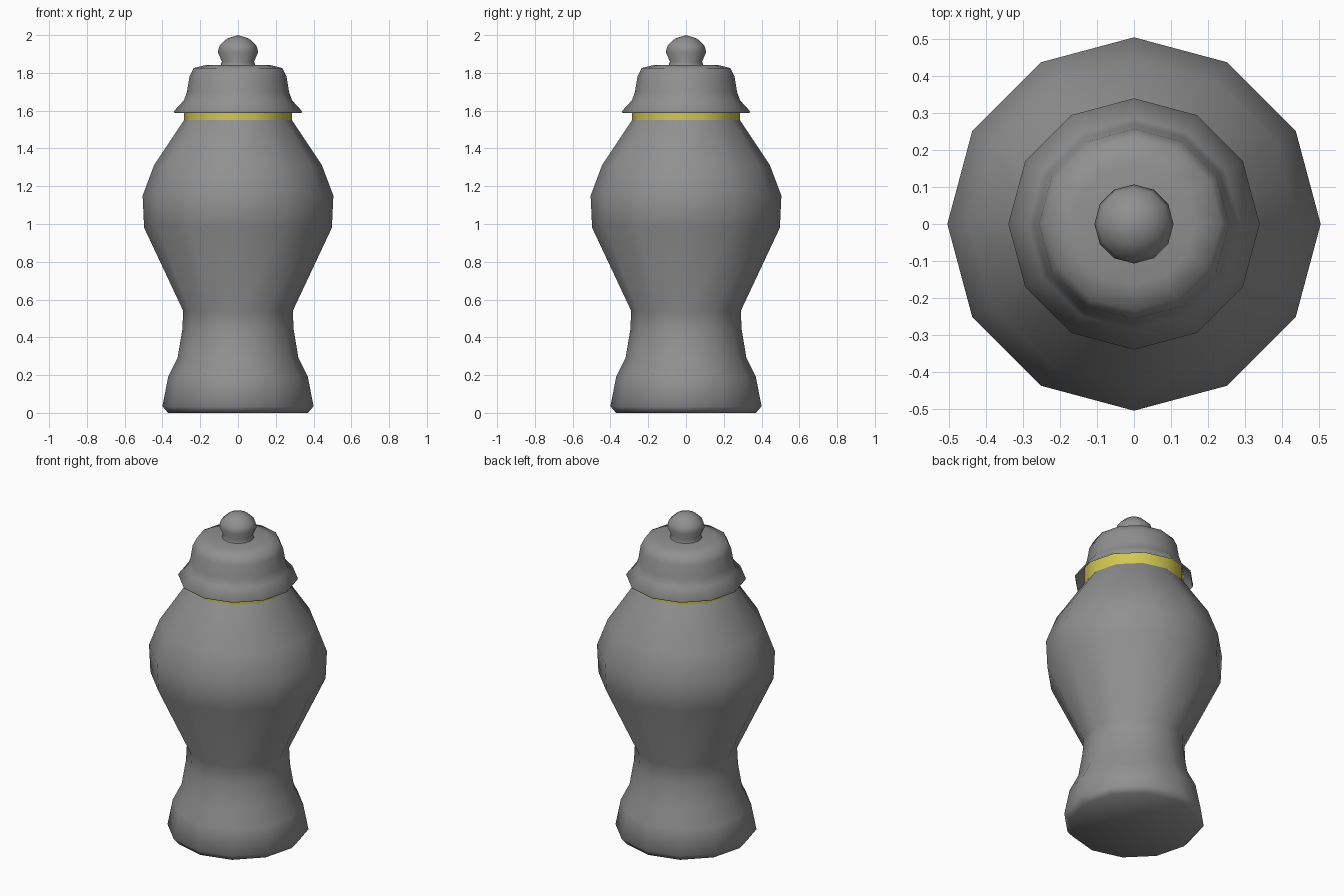
import bpy, bmesh, math

if "Cube" in bpy.data.objects:
    bpy.data.objects.remove(bpy.data.objects["Cube"])

SIDES = 12
GREY = (0.28, 0.28, 0.28, 1)
YELLOW = (0.64, 0.58, 0.08, 1)


def lathe(name, profile, color=GREY, angle=85):
    """Spin (radius, z) points around z; radius 0 closes to a pole."""
    bm = bmesh.new()
    rings = []
    for r, z in profile:
        if r == 0:
            rings.append([bm.verts.new((0, 0, z))] * SIDES)
        else:
            rings.append([bm.verts.new((r * math.cos(i * math.tau / SIDES),
                                        r * math.sin(i * math.tau / SIDES), z))
                          for i in range(SIDES)])
    for a, b in zip(rings, rings[1:]):
        for i in range(SIDES):
            j = (i + 1) % SIDES
            quad = [a[i], a[j], b[j], b[i]]
            bm.faces.new(list(dict.fromkeys(quad)))
    mesh = bpy.data.meshes.new(name)
    bm.to_mesh(mesh)
    bm.free()
    obj = bpy.data.objects.new(name, mesh)
    bpy.context.collection.objects.link(obj)
    mat = bpy.data.materials.new(name + "_color")
    mat.diffuse_color = color
    mat.use_nodes = True
    mat.node_tree.nodes["Principled BSDF"].inputs["Base Color"].default_value = mat.diffuse_color
    mesh.materials.append(mat)
    bpy.ops.object.select_all(action='DESELECT')
    obj.select_set(True)
    bpy.context.view_layer.objects.active = obj
    bpy.ops.object.shade_smooth_by_angle(angle=math.radians(angle))
    return obj


# Jar body: closed foot, waist, belly, shoulder
lathe("jar_body", [(0, 0), (0.37, 0), (0.40, 0.035), (0.37, 0.19), (0.32, 0.29),
                   (0.295, 0.44), (0.29, 0.54), (0.497, 0.98), (0.505, 1.15),
                   (0.445, 1.31), (0.285, 1.55)])

# Yellow neck band, reaching up inside the lid
lathe("neck_band", [(0.285, 1.55), (0.285, 1.65)], YELLOW)

# Flared lid, open underneath
lathe("lid", [(0.336, 1.588), (0.34, 1.596), (0.286, 1.655), (0.27, 1.70),
              (0.257, 1.78), (0.235, 1.825), (0.165, 1.843), (0, 1.843)])

# Lid knob
lathe("lid_knob", [(0.092, 1.84), (0.085, 1.86), (0.107, 1.91), (0.097, 1.945),
                   (0.058, 1.982), (0, 2.0)])
